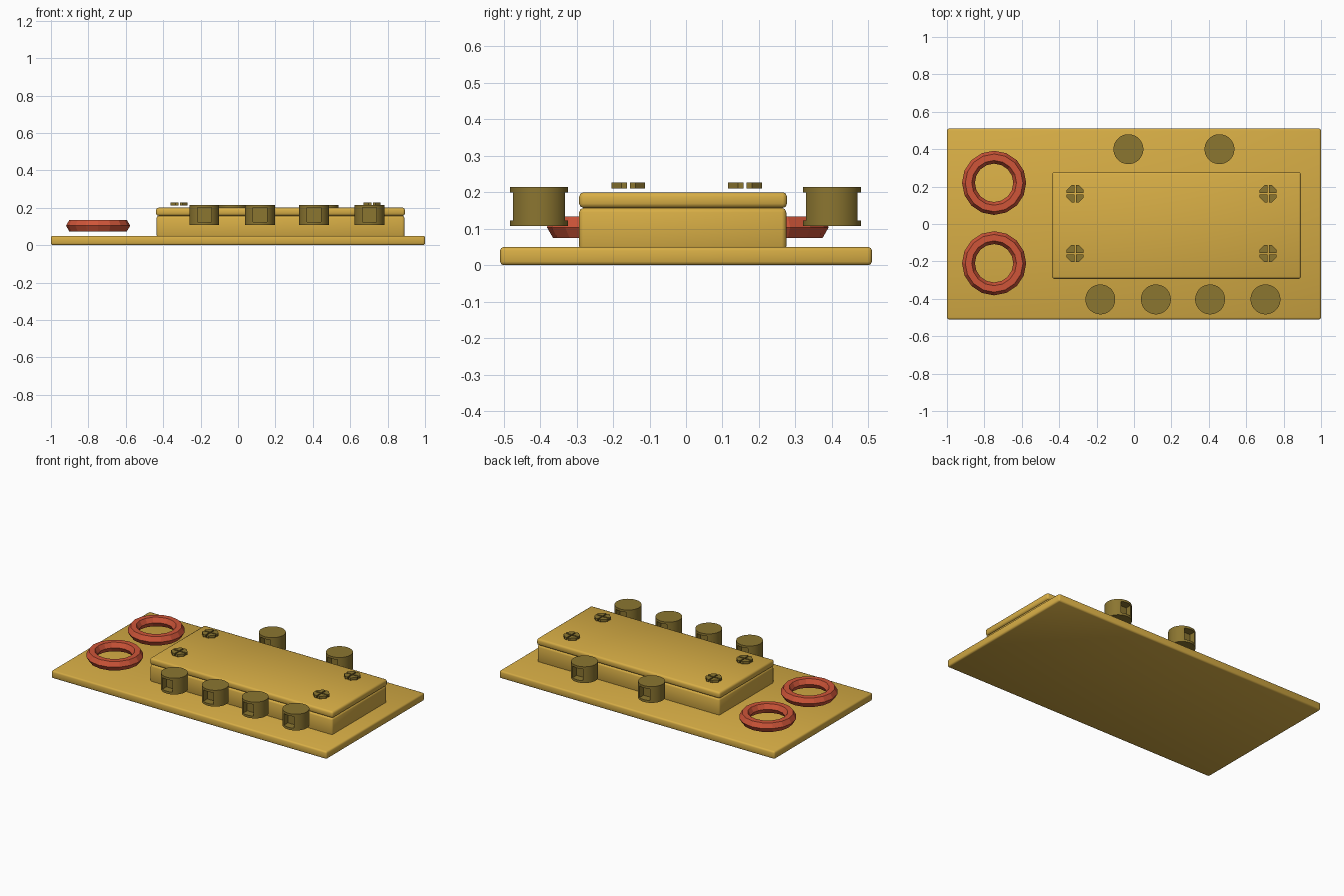
import bpy, bmesh
from math import pi, radians
from mathutils import Matrix

if "Cube" in bpy.data.objects:
    bpy.data.objects.remove(bpy.data.objects["Cube"])


def material(name, rgb):
    m = bpy.data.materials.new(name)
    m.diffuse_color = (*rgb, 1)
    m.use_nodes = True
    m.node_tree.nodes["Principled BSDF"].inputs["Base Color"].default_value = m.diffuse_color
    return m


GOLD = material("gold", (0.68, 0.42, 0.06))
BROWN = material("dark_brass", (0.26, 0.18, 0.03))
RED = material("red", (0.62, 0.09, 0.04))


def finish(name, bm, mat, smooth=None):
    bmesh.ops.recalc_face_normals(bm, faces=bm.faces)
    me = bpy.data.meshes.new(name)
    bm.to_mesh(me)
    bm.free()
    ob = bpy.data.objects.new(name, me)
    bpy.context.collection.objects.link(ob)
    me.materials.append(mat)
    if smooth is not None:
        bpy.ops.object.select_all(action='DESELECT')
        ob.select_set(True)
        bpy.context.view_layer.objects.active = ob
        bpy.ops.object.shade_smooth_by_angle(angle=radians(smooth))
    return ob


def add_box(bm, x, y, z):
    size = [b - a for a, b in (x, y, z)]
    mid = [(a + b) / 2 for a, b in (x, y, z)]
    m = Matrix.Translation(mid) @ Matrix.Diagonal((*size, 1))
    bmesh.ops.create_cube(bm, size=1, matrix=m)


def rounded_box(name, x, y, z, r):
    bm = bmesh.new()
    add_box(bm, x, y, z)
    bmesh.ops.bevel(bm, geom=bm.edges[:], offset=r, segments=2,
                    profile=0.5, affect='EDGES')
    return finish(name, bm, GOLD, 60)


def cylinder(bm, x, y, z0, z1, r, n):
    m = Matrix.Translation((x, y, (z0 + z1) / 2)) @ Matrix.Rotation(pi / n, 4, 'Z')
    bmesh.ops.create_cone(bm, cap_ends=True, segments=n, radius1=r, radius2=r,
                          depth=z1 - z0, matrix=m)


def carve(ob, boxes):
    # cut all the boxes out of the object and keep the plain result
    bm = bmesh.new()
    for b in boxes:
        add_box(bm, *b)
    cutter = finish("cutter", bm, BROWN)
    cutter.hide_render = True
    mod = ob.modifiers.new("carve", 'BOOLEAN')
    mod.object, mod.operation, mod.solver = cutter, 'DIFFERENCE', 'EXACT'
    bpy.context.view_layer.objects.active = ob
    bpy.ops.object.modifier_apply(modifier=mod.name)
    bpy.data.objects.remove(cutter)


# Base plate, housing and lid
rounded_box("base_plate", (-1, 1), (-0.51, 0.51), (0, 0.05), 0.01)
rounded_box("housing", (-0.435, 0.89), (-0.293, 0.275), (0.04, 0.157), 0.012)
rounded_box("lid", (-0.438, 0.893), (-0.293, 0.277), (0.157, 0.2), 0.012)

# Terminal posts with a square pocket front and back
posts = [(x, -0.403) for x in (-0.18, 0.117, 0.407, 0.703)]
posts += [(x, 0.4) for x in (-0.03, 0.457)]
for i, (x, y) in enumerate(posts):
    bm = bmesh.new()
    cylinder(bm, x, y, 0.108, 0.215, 0.08, 32)
    post = finish(f"terminal_post_{i + 1}", bm, BROWN)
    carve(post, [((x - 0.037, x + 0.037), (y + a, y + b), (0.123, 0.2))
                 for a, b in ((-0.1, -0.03), (0.03, 0.1))])
    bpy.ops.object.select_all(action='DESELECT')
    post.select_set(True)
    bpy.ops.object.shade_smooth_by_angle(angle=radians(30))

# Lid screws: low octagonal heads split by a cross slot
for i, (x, y) in enumerate([(x, y) for x in (-0.315, 0.717) for y in (-0.158, 0.162)]):
    bm = bmesh.new()
    cylinder(bm, x, y, 0.211, 0.227, 0.05, 8)
    screw = finish(f"lid_screw_{i + 1}", bm, BROWN)
    for w, d in ((0.004, 0.1), (0.1, 0.004)):
        carve(screw, [((x - w, x + w), (y - d, y + d), (0.2, 0.24))])

# Red rings: hexagonal section swept around 16 sides
for i, y in enumerate((-0.21, 0.22)):
    bpy.ops.mesh.primitive_torus_add(location=(-0.748, y, 0.104), major_segments=16,
                                     minor_segments=6, major_radius=0.137,
                                     minor_radius=0.0345)
    ring = bpy.context.object
    ring.name = f"ring_{i + 1}"
    ring.data.materials.append(RED)
